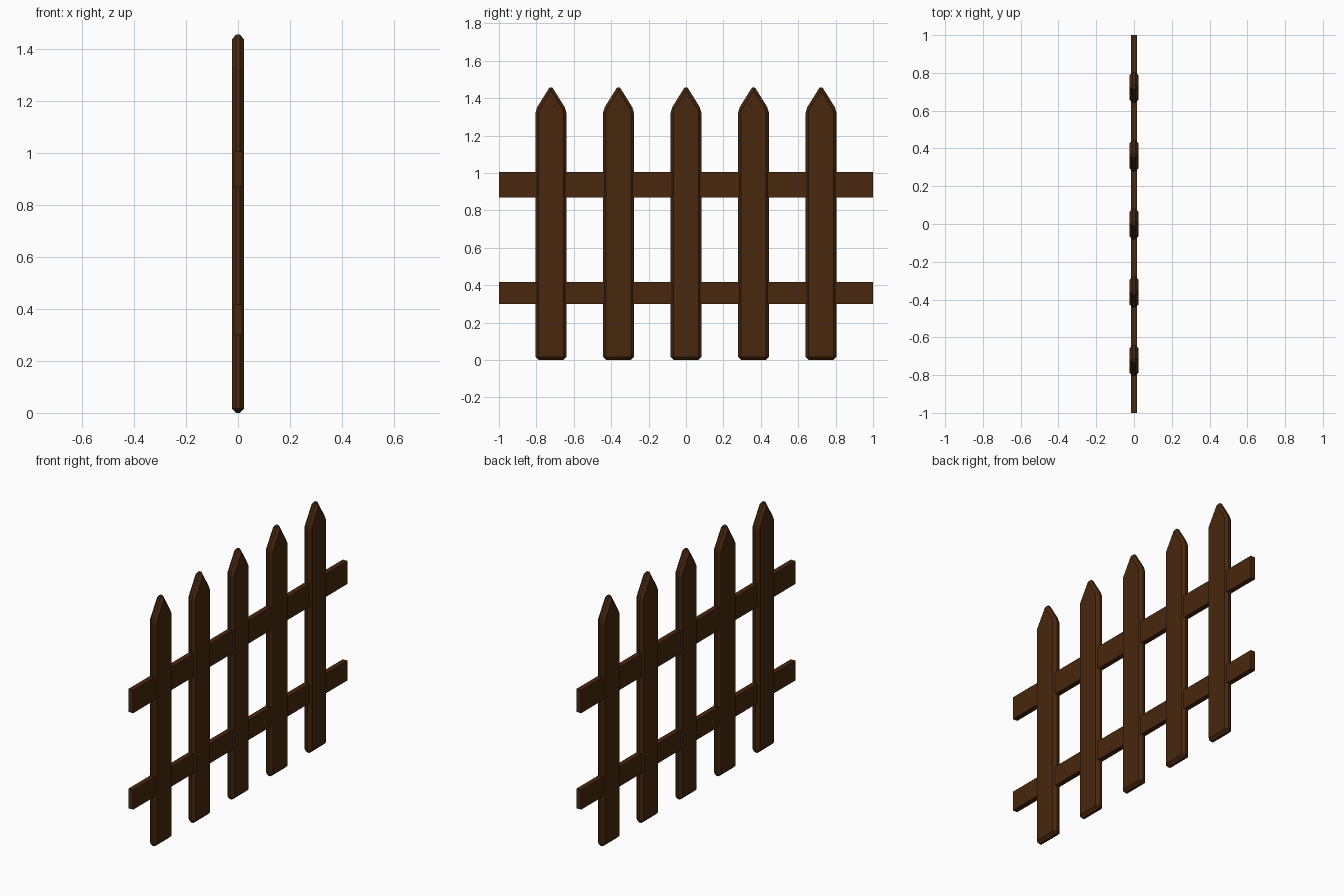
import bpy, bmesh

if "Cube" in bpy.data.objects:
    bpy.data.objects.remove(bpy.data.objects["Cube"])

wood = bpy.data.materials.new("dark_wood")
wood.diffuse_color = (0.065, 0.02, 0.004, 1)
wood.use_nodes = True
wood.node_tree.nodes["Principled BSDF"].inputs["Base Color"].default_value = wood.diffuse_color


def prism(name, outline, half_thick, y=0.0, bevel=0.0):
    """Extrude a (y, z) outline along x, with optional chamfered edges."""
    bm = bmesh.new()
    face = bm.faces.new([bm.verts.new((-half_thick, y + py, pz)) for py, pz in outline])
    ext = bmesh.ops.extrude_face_region(bm, geom=[face])
    moved = [v for v in ext["geom"] if isinstance(v, bmesh.types.BMVert)]
    bmesh.ops.translate(bm, verts=moved, vec=(2 * half_thick, 0, 0))
    if bevel:
        bmesh.ops.bevel(bm, geom=bm.edges[:], offset=bevel, segments=1,
                        profile=0.5, affect='EDGES')
    bmesh.ops.recalc_face_normals(bm, faces=bm.faces[:])
    mesh = bpy.data.meshes.new(name)
    bm.to_mesh(mesh)
    bm.free()
    mesh.materials.append(wood)
    obj = bpy.data.objects.new(name, mesh)
    bpy.context.collection.objects.link(obj)
    return obj


# Pointed pickets with chamfered edges
picket = [(-0.082, 0), (0.082, 0), (0.082, 1.339), (0, 1.47), (-0.082, 1.339)]
for i in range(5):
    prism(f"picket_{i + 1}", picket, 0.023, y=(i - 2) * 0.361, bevel=0.016)

# Plain horizontal rails running through the pickets
for name, z0, z1 in (("lower_rail", 0.30, 0.417), ("upper_rail", 0.87, 1.006)):
    prism(name, [(-1, z0), (1, z0), (1, z1), (-1, z1)], 0.015)
